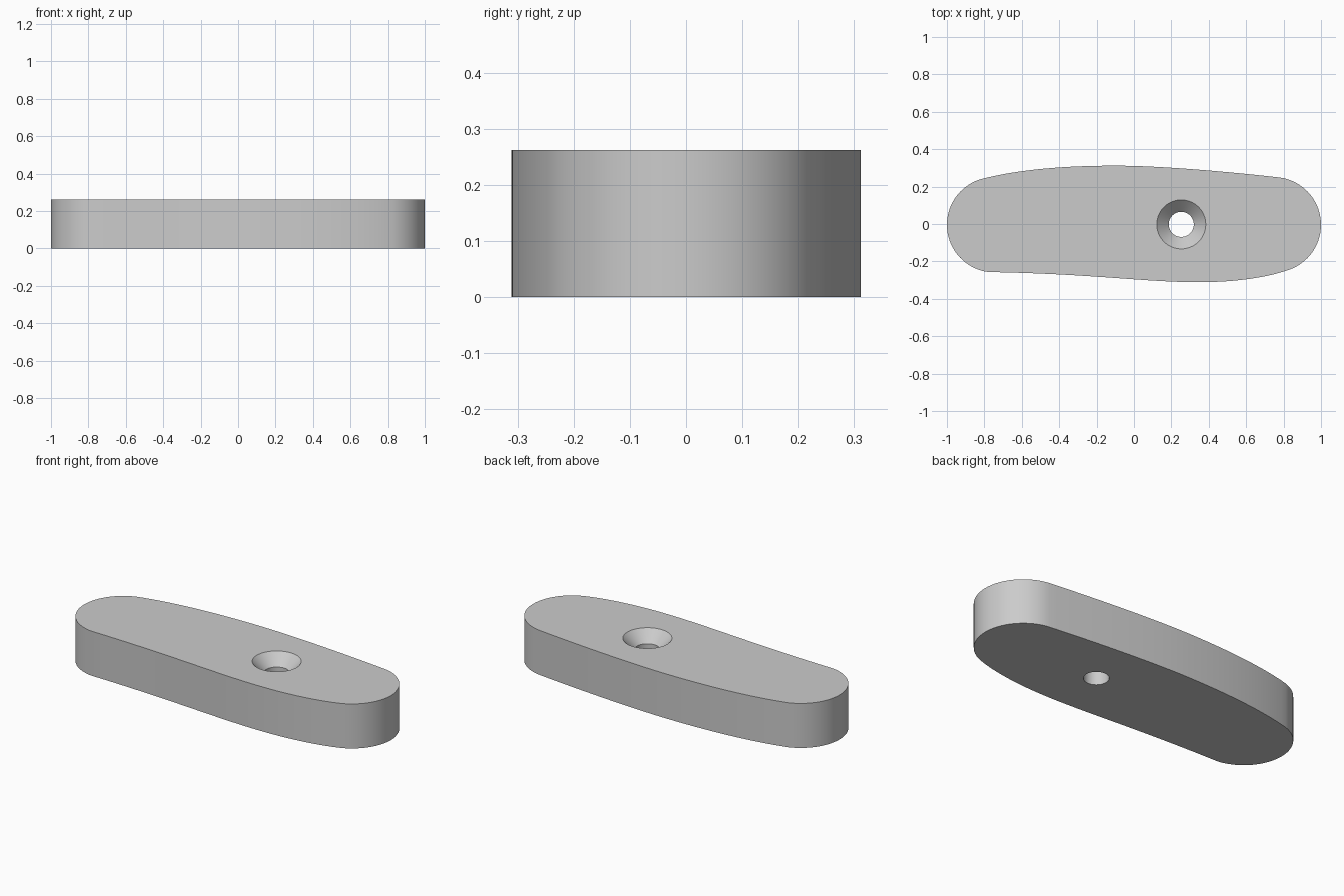
import bpy, bmesh, math
from mathutils import Vector
from mathutils.geometry import interpolate_bezier

if "Cube" in bpy.data.objects:
    bpy.data.objects.remove(bpy.data.objects["Cube"])

HEIGHT = 0.262
END_X, END_Y, END_R = 0.745, -0.004, 0.255      # rounded ends
HOLE_X, HOLE_Y = 0.253, -0.002                  # countersunk hole
HOLE_R, SINK_R, SINK_DEPTH = 0.067, 0.131, 0.065


def arc(cx, cy, r, a0, a1, n):
    """n + 1 points along an arc, angles in degrees."""
    angles = [math.radians(a0 + (a1 - a0) * i / n) for i in range(n + 1)]
    return [Vector((cx + r * math.cos(a), cy + r * math.sin(a))) for a in angles]


def bezier(p0, h0, h1, p1, n=16):
    """Interior and final points of a bezier segment."""
    return list(interpolate_bezier(*(Vector(p) for p in (p0, h0, h1, p1)), n + 1))[1:]


# Outline, counter-clockwise: right end, back edge, left end, front edge
right = arc(END_X, END_Y, END_R, -73, 82, 32)
left = arc(-END_X, END_Y, END_R, 108, 262, 32)
back_peak, front_peak = (-0.1, 0.312), (0.35, -0.311)
outline = list(right)
outline += bezier(right[-1], (0.53, 0.277), (0.15, 0.312), back_peak)
outline += bezier(back_peak, (-0.36, 0.312), (-0.62, 0.293), left[0])[:-1]
outline += left
outline += bezier(left[-1], (-0.2, -0.267), (0.05, -0.311), front_peak)
outline += bezier(front_peak, (0.5, -0.311), (0.68, -0.295), right[0])[:-1]

bm = bmesh.new()


def ring(points, z):
    return [bm.verts.new((p.x, p.y, z)) for p in points]


def wall(lower, upper):
    n = len(lower)
    for i in range(n):
        j = (i + 1) % n
        bm.faces.new((lower[i], lower[j], upper[j], upper[i]))


def cap(outer, inner):
    edges = [bm.edges.get((r[i - 1], r[i])) for r in (outer, inner) for i in range(len(r))]
    bmesh.ops.triangle_fill(bm, edges=edges, use_beauty=True)


# Side wall
bottom, top = ring(outline, 0), ring(outline, HEIGHT)
wall(bottom, top)

# Straight bore and conical countersink
bore = arc(HOLE_X, HOLE_Y, HOLE_R, 0, 360, 64)[:-1]
sink = arc(HOLE_X, HOLE_Y, SINK_R, 0, 360, 64)[:-1]
bore_low, bore_high = ring(bore, 0), ring(bore, HEIGHT - SINK_DEPTH)
sink_top = ring(sink, HEIGHT)
wall(bore_low, bore_high)
wall(bore_high, sink_top)

# Flat bottom and top around the hole
cap(bottom, bore_low)
cap(top, sink_top)
bmesh.ops.recalc_face_normals(bm, faces=bm.faces)

mesh = bpy.data.meshes.new("plate_body")
bm.to_mesh(mesh)
bm.free()
plate = bpy.data.objects.new("plate_body", mesh)
bpy.context.collection.objects.link(plate)

grey = bpy.data.materials.new("light_grey")
grey.diffuse_color = (0.6, 0.6, 0.6, 1)
grey.use_nodes = True
grey.node_tree.nodes["Principled BSDF"].inputs["Base Color"].default_value = grey.diffuse_color
mesh.materials.append(grey)

bpy.context.view_layer.objects.active = plate
plate.select_set(True)
bpy.ops.object.shade_smooth_by_angle(angle=math.radians(30))
